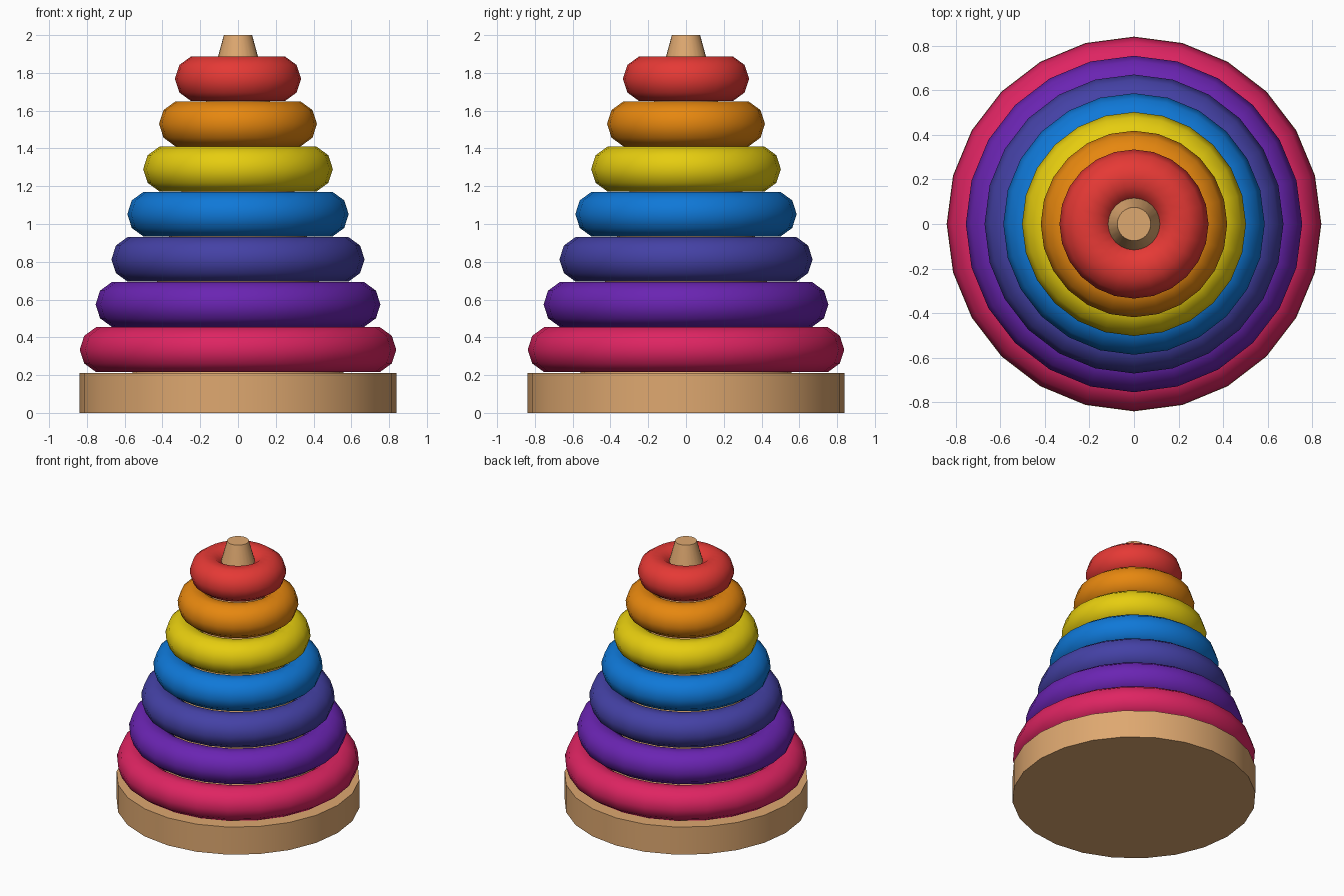
import bpy
import math

if "Cube" in bpy.data.objects:
    bpy.data.objects.remove(bpy.data.objects["Cube"])

SIDES = 24


def material(name, rgb):
    """Flat colour given as 0-255 sRGB, stored as linear."""
    lin = [(c / 255 / 12.92) if c < 11 else ((c / 255 + 0.055) / 1.055) ** 2.4 for c in rgb]
    m = bpy.data.materials.new(name)
    m.diffuse_color = (*lin, 1)
    m.use_nodes = True
    m.node_tree.nodes["Principled BSDF"].inputs["Base Color"].default_value = m.diffuse_color
    return m


def finish(name, mat, angle):
    ob = bpy.context.object
    ob.name = name
    ob.data.materials.append(mat)
    bpy.ops.object.shade_smooth_by_angle(angle=math.radians(angle))


wood = material("wood", (222, 168, 112))

# Round base plate
bpy.ops.mesh.primitive_cylinder_add(vertices=SIDES, radius=0.84, depth=0.21, location=(0, 0, 0.105))
finish("base", wood, 30)

# Tapered peg running up through the rings
bpy.ops.mesh.primitive_cone_add(vertices=SIDES, radius1=0.56, radius2=0.075, depth=1.79,
                                location=(0, 0, 1.105))
finish("peg", wood, 30)

# Stack of rings, largest at the bottom
rings = [
    ("pink", (222, 36, 98)),
    ("purple", (106, 36, 178)),
    ("indigo", (68, 65, 165)),
    ("blue", (15, 120, 215)),
    ("yellow", (230, 205, 15)),
    ("orange", (230, 135, 15)),
    ("red", (229, 57, 53)),
]
TUBE = 0.1245
for i, (name, rgb) in enumerate(rings):
    outer = 0.838 - 0.084 * i
    bpy.ops.mesh.primitive_torus_add(major_segments=SIDES, minor_segments=10,
                                     major_radius=outer - TUBE, minor_radius=TUBE,
                                     location=(0, 0, 0.335 + 0.239 * i))
    finish(name + "_ring", material(name, rgb), 60)
